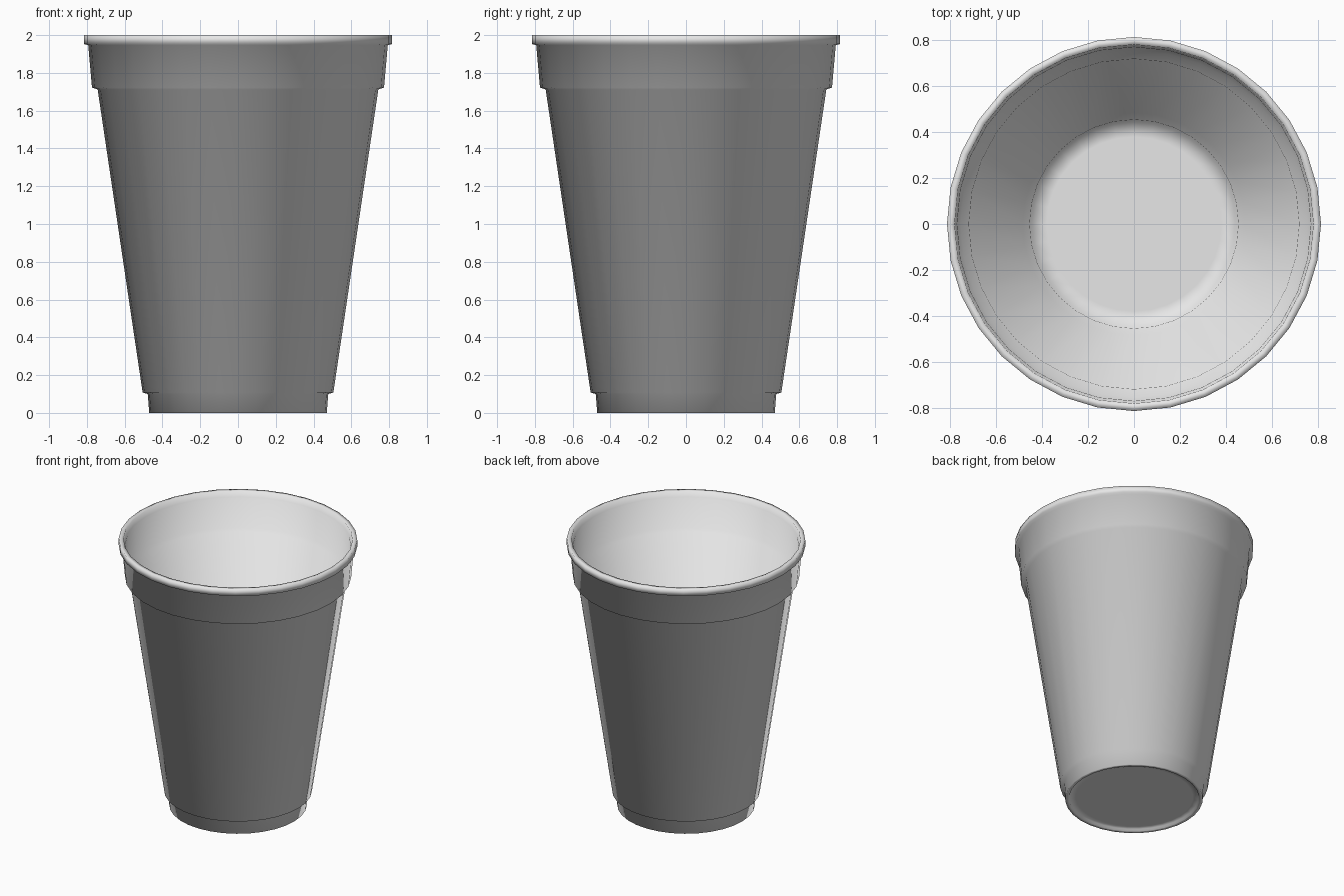
import bpy
import bmesh
import math

SIDES = 32

old = bpy.data.objects.get("Cube")
if old:
    bpy.data.objects.remove(old, do_unlink=True)

# Plain pale plastic
plastic = bpy.data.materials.new("pale_grey_plastic")
colour = (0.8, 0.8, 0.8, 1.0)
plastic.diffuse_color = colour
plastic.use_nodes = True
plastic.node_tree.nodes["Principled BSDF"].inputs["Base Color"].default_value = colour


def lathe(name, profile, material):
    """Turn a (radius, height) profile around the z axis, smooth all over."""
    bm = bmesh.new()
    verts = [bm.verts.new((r, 0, z)) for r, z in profile]
    edges = [bm.edges.new(pair) for pair in zip(verts, verts[1:])]
    bmesh.ops.spin(bm, geom=verts + edges, cent=(0, 0, 0), axis=(0, 0, 1),
                   angle=math.tau, steps=SIDES, use_merge=False)
    bmesh.ops.remove_doubles(bm, verts=bm.verts, dist=0.0005)
    bmesh.ops.recalc_face_normals(bm, faces=bm.faces)
    for face in bm.faces:
        face.smooth = True
    mesh = bpy.data.meshes.new(name)
    bm.to_mesh(mesh)
    bm.free()
    mesh.materials.append(material)
    obj = bpy.data.objects.new(name, mesh)
    bpy.context.collection.objects.link(obj)
    return obj


# Underside with a shallow recess, then the foot ring
underside = [(0, 0.015), (0.40, 0.015), (0.44, 0.015), (0.445, 0), (0.47, 0)]
# Stepped foot, tapered wall and wider collar
outer_wall = [(0.478, 0.10), (0.505, 0.108), (0.743, 1.712),
              (0.773, 1.722), (0.793, 1.947)]
# Square lip, softened by smooth shading
lip = [(0.815, 1.952), (0.815, 2.0), (0.782, 2.0), (0.779, 1.957)]
# Inside wall following the same steps down to the floor
inner_wall = [(0.771, 1.952), (0.755, 1.735), (0.72, 1.724),
              (0.485, 0.12), (0.455, 0.112), (0.443, 0.03),
              (0.38, 0.03), (0, 0.03)]

lathe("cup", underside + outer_wall + lip + inner_wall, plastic)
